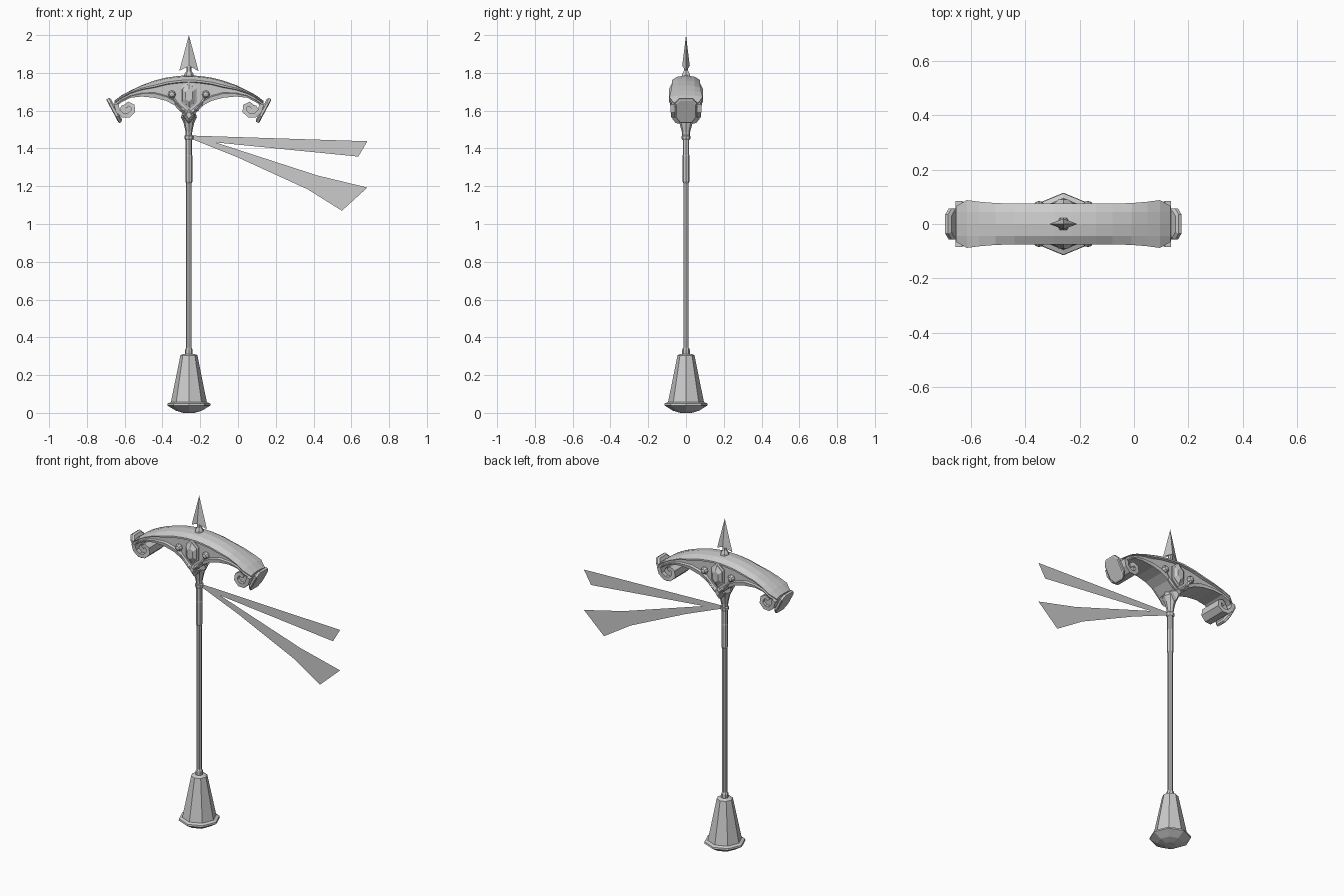
import bpy, bmesh, math

if "Cube" in bpy.data.objects:
    bpy.data.objects.remove(bpy.data.objects["Cube"])

AX = -0.26  # x of the shaft axis


def make(name, verts, faces):
    me = bpy.data.meshes.new(name)
    bm = bmesh.new()
    vs = [bm.verts.new(v) for v in verts]
    for f in faces:
        bm.faces.new([vs[i] for i in f])
    if name != "ribbon":
        bmesh.ops.recalc_face_normals(bm, faces=bm.faces[:])
    bm.to_mesh(me)
    bm.free()
    ob = bpy.data.objects.new(name, me)
    bpy.context.collection.objects.link(ob)
    return ob


def loft(name, rings):
    """Skin equal-length closed rings and cap both ends."""
    n = len(rings[0])
    faces = [(r * n + i, r * n + (i + 1) % n, (r + 1) * n + (i + 1) % n, (r + 1) * n + i)
             for r in range(len(rings) - 1) for i in range(n)]
    last = (len(rings) - 1) * n
    faces += [tuple(range(n)), tuple(range(last, last + n))]
    return make(name, [p for r in rings for p in r], faces)


def lathe(name, profile, n=8, sy=1.0):
    return loft(name, [[(AX + r * math.cos(2 * math.pi * i / n),
                         sy * r * math.sin(2 * math.pi * i / n), z) for i in range(n)]
                       for r, z in profile])


# Shaft, weighted foot, collars
lathe("foot", [(0.03, 0.0), (0.07, 0.012), (0.115, 0.04), (0.113, 0.05), (0.095, 0.057),
               (0.045, 0.305), (0.03, 0.312)])
lathe("foot_collar", [(0.02, 0.305), (0.02, 0.335), (0.014, 0.345)])
lathe("shaft", [(0.014, 0.3), (0.014, 1.25)])
lathe("grip", [(0.014, 1.215), (0.019, 1.225), (0.019, 1.36), (0.017, 1.365), (0.017, 1.46)])
lathe("neck", [(0.016, 1.45), (0.018, 1.49), (0.028, 1.535), (0.042, 1.565), (0.038, 1.58),
               (0.03, 1.61)], sy=1.25)

# Crescent head: stations of (offset, top z, bottom z, half depth)
half = [(0, 1.786, 1.56, .075), (.03, 1.786, 1.585, .075), (.07, 1.782, 1.625, .075),
        (.12, 1.775, 1.652, .075), (.18, 1.76, 1.668, .075), (.25, 1.735, 1.675, .077),
        (.31, 1.706, 1.668, .082), (.355, 1.682, 1.645, .088), (.395, 1.652, 1.615, .066)]
stations = [(-x, t, b, d) for x, t, b, d in half[:0:-1]] + half
rings = []
for x, t, b, d in stations:
    s = min(1, (t - b) / 0.09)
    side = [(.045, t - .006 * s), (d, t - .024 * s), (d, t - .034 * s), (d - .014, t - .038 * s),
            (d - .014, b + .028 * s), (d - .003, b + .022 * s), (d - .006, b)]
    ring = [(0, t)] + side + [(-y, z) for y, z in side[::-1]]
    rings.append([(AX + x, y, z) for y, z in ring])
loft("crescent_head", rings)

# Volutes and end plates on both tips
spiral = [(.385, 1.635), (.376, 1.598), (.35, 1.575), (.318, 1.575), (.295, 1.597),
          (.298, 1.625), (.32, 1.636), (.338, 1.62)]
for sg in (-1, 1):
    rings = []
    for i, (x, z) in enumerate(spiral):
        a, b = spiral[max(i - 1, 0)], spiral[min(i + 1, len(spiral) - 1)]
        tx, tz = b[0] - a[0], b[1] - a[1]
        ln = math.hypot(tx, tz)
        nx, nz = -tz / ln * .012, tx / ln * .012
        w = .084 - .003 * i
        rings.append([(AX + sg * (x + k * nx), y, z + k * nz)
                      for k, y in ((1, -w), (1, w), (-1, w), (-1, -w))])
    loft("volute", rings)
    loft("volute_core", [[(AX + sg * .333 + .034 * math.cos(i * math.pi / 4), y,
                           1.605 + .03 * math.sin(i * math.pi / 4)) for i in range(8)]
                         for y in (-.055, .055)])
    # Chamfered plate slanting outward at the top
    outline = [(-.072, .03), (-.035, .057), (.045, .057), (.072, .035)]
    outline += [(u, -y) for u, y in outline[::-1]]
    rings = []
    for k, sc in ((-.012, .85), (-.004, 1), (.008, 1), (.012, .9)):
        rings.append([(AX + sg * (.394 + u * sc * .47 + k * .88), y * sc,
                       1.602 + u * sc * .88 - k * .47) for u, y in outline])
    loft("end_plate", rings)

# Gem in its setting and flanking curls, front and back
hexa = [(0, .068), (.038, .035), (.038, -.035), (0, -.068), (-.038, -.035), (-.038, .035)]
for f in (-1, 1):
    loft("gem_setting", [[(AX + x * s, f * y, 1.682 + z * s) for x, z in hexa]
                         for s, y in ((1.12, .05), (1.12, .068), (.95, .072))])
    loft("gem", [[(AX + x * s, f * y, 1.682 + z * s) for x, z in hexa]
                 for s, y in ((.95, .06), (.92, .075), (.5, .09))])
    for sg in (-1, 1):
        path = [(.012, 1.585, .012), (.04, 1.608, .013), (.066, 1.633, .011), (.08, 1.66, .008),
                (.088, 1.68, .006)]
        loft("curl_stem", [[(AX + sg * (x + .8 * r * c), f * .064 + r * sn, z - .6 * r * c)
                            for c, sn in ((1, 0), (0, 1), (-1, 0), (0, -1))] for x, z, r in path])
        bpy.ops.mesh.primitive_uv_sphere_add(segments=8, ring_count=5, radius=.022,
                                             location=(AX + sg * .09, f * .063, 1.686),
                                             rotation=(math.pi / 2, 0, 0))
        bpy.context.object.name = "curl_knob"
    # Leaf over the neck joint
    leaf = [(0, 1.53), (.035, 1.575), (.018, 1.605), (0, 1.62), (-.018, 1.605), (-.035, 1.575)]
    loft("neck_leaf", [[(AX + x * s, f * y, 1.575 + (z - 1.575) * s) for x, z in leaf]
                       for s, y in ((1, .03), (.9, .055), (.4, .072))])

# Spear tip: diamond section with swept-back barbs
lathe("tip_stem", [(.028, 1.77), (.024, 1.795), (.013, 1.81), (.012, 1.86)], 6)
T, B1, B2, N = (AX, 0, 2.0), (AX - .051, 0, 1.81), (AX + .051, 0, 1.81), 1.837
make("spear_tip", [T, B1, B2, (AX, -.02, N), (AX, .02, N)],
     [(0, 1, 3), (0, 3, 2), (0, 4, 1), (0, 2, 4), (1, 4, 3), (2, 3, 4)])

# Flat ribbons streaming from the neck
for pts in ([(-.245, 1.468), (.685, 1.438), (.637, 1.357), (-.12, 1.432), (-.245, 1.45)],
            [(-.245, 1.462), (-.12, 1.432), (.42, 1.257), (.685, 1.193), (.55, 1.07),
             (.37, 1.183), (0, 1.352), (-.245, 1.45)]):
    make("ribbon", [(x, 0, z) for x, z in pts], [tuple(range(len(pts)))])
lathe("ribbon_knot", [(.019, 1.445), (.024, 1.452), (.024, 1.465), (.018, 1.472)])
